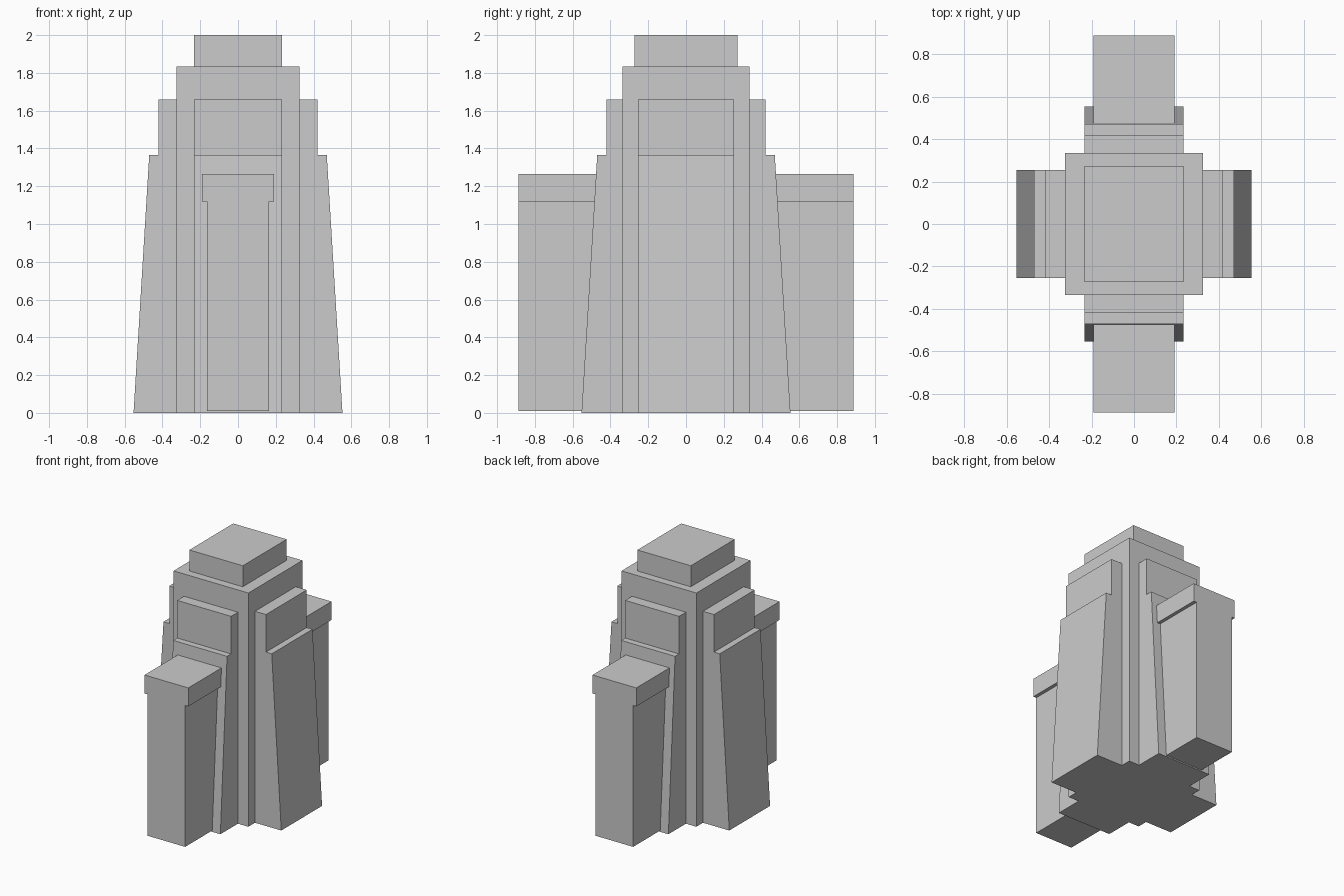
import bpy, bmesh
from mathutils import Matrix
from math import pi

if "Cube" in bpy.data.objects:
    bpy.data.objects.remove(bpy.data.objects["Cube"])


def prism(name, profile, half_width, turn=0.0):
    """Extrude an outline in the x-z plane along y, then turn it about z."""
    bm = bmesh.new()
    face = bm.faces.new([bm.verts.new((x, -half_width, z)) for x, z in profile])
    ext = bmesh.ops.extrude_face_region(bm, geom=[face])
    verts = [g for g in ext["geom"] if isinstance(g, bmesh.types.BMVert)]
    bmesh.ops.translate(bm, verts=verts, vec=(0, 2 * half_width, 0))
    bmesh.ops.recalc_face_normals(bm, faces=bm.faces)
    bm.transform(Matrix.Rotation(turn, 4, "Z"))
    mesh = bpy.data.meshes.new(name)
    bm.to_mesh(mesh)
    bm.free()
    ob = bpy.data.objects.new(name, mesh)
    bpy.context.collection.objects.link(ob)
    return ob


def block(name, x0, x1, half_width, z0, z1, turn=0.0):
    return prism(name, [(x0, z0), (x1, z0), (x1, z1), (x0, z1)], half_width, turn)


# Central tower and its roof block
block("tower_core", -0.325, 0.325, 0.335, 0, 1.835)
block("roof_block", -0.232, 0.232, 0.272, 1.835, 2.0)


# Stepped buttress with a sloping lower face, one on each side
def buttress_profile(inner):
    return [(inner, 0), (0.553, 0), (0.47, 1.365), (0.42, 1.365),
            (0.42, 1.66), (inner, 1.66)]


for side, turn in (("right", 0), ("left", pi)):
    prism(f"{side}_buttress", buttress_profile(0.325), 0.253, turn)

# Front and back buttresses, each with a capped pier standing out from it
for side, turn in (("back", pi / 2), ("front", -pi / 2)):
    prism(f"{side}_buttress", buttress_profile(0.335), 0.234, turn)
    block(f"{side}_pier", 0.47, 0.888, 0.163, 0.01, 1.12, turn)
    block(f"{side}_pier_cap", 0.47, 0.888, 0.19, 1.12, 1.265, turn)
